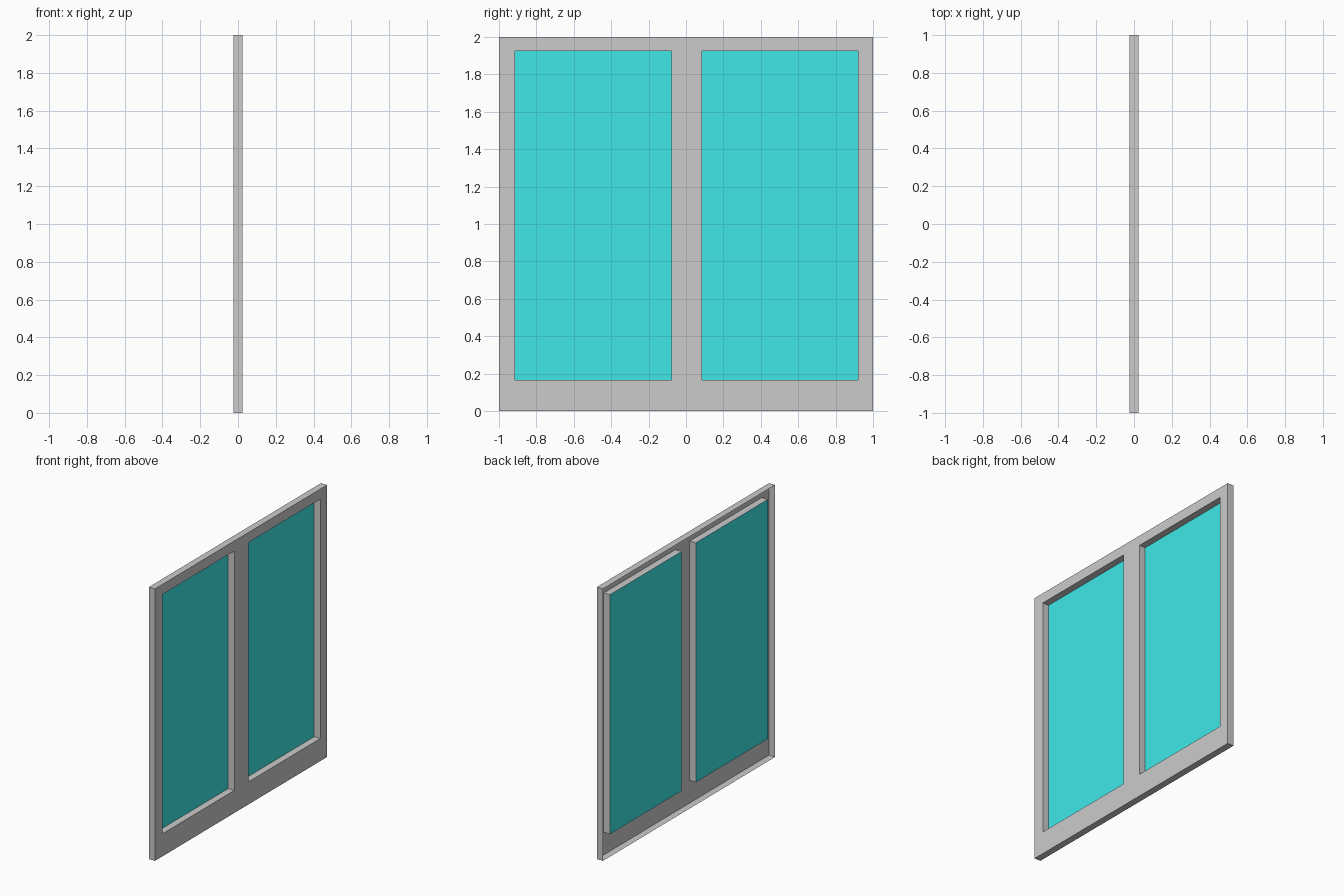
import bpy, bmesh

if "Cube" in bpy.data.objects:
    bpy.data.objects.remove(bpy.data.objects["Cube"])

FRONT, BACK = 0.025, -0.025
YS = [-1, -0.915, -0.078, 0.086, 0.92, 1]   # stile and pane edges
ZS = [0, 0.166, 1.926, 2]                   # rail and pane edges


def make_object(name, bm):
    mesh = bpy.data.meshes.new(name)
    bm.to_mesh(mesh)
    bm.free()
    obj = bpy.data.objects.new(name, mesh)
    bpy.context.collection.objects.link(obj)
    return obj


def quad(bm, x, y0, y1, z0, z1):
    corners = ((y0, z0), (y1, z0), (y1, z1), (y0, z1))
    return bm.faces.new([bm.verts.new((x, y, z)) for y, z in corners])


# Frame: face plate with two openings, its rims folded back; rear is open
bm = bmesh.new()
for i in range(5):
    for j in range(3):
        if j == 1 and i in (1, 3):
            continue
        quad(bm, FRONT, YS[i], YS[i + 1], ZS[j], ZS[j + 1])
bmesh.ops.remove_doubles(bm, verts=bm.verts[:], dist=1e-5)
rims = [e for e in bm.edges if e.is_boundary]
ext = bmesh.ops.extrude_edge_only(bm, edges=rims)
for v in ext["geom"]:
    if isinstance(v, bmesh.types.BMVert):
        v.co.x = BACK
bmesh.ops.recalc_face_normals(bm, faces=bm.faces[:])
bm.normal_update()
plate = next(f for f in bm.faces if abs(f.normal.x) > 0.9)
if plate.normal.x < 0:
    bmesh.ops.reverse_faces(bm, faces=bm.faces[:])
make_object("window_frame", bm)

# Glass panes set at the rear of the openings
glass = bpy.data.materials.new("glass")
glass.diffuse_color = (0.05, 0.8, 0.8, 1)
glass.use_nodes = True
glass.node_tree.nodes["Principled BSDF"].inputs["Base Color"].default_value = glass.diffuse_color
for name, i in (("front_pane", 1), ("rear_pane", 3)):
    bm = bmesh.new()
    quad(bm, BACK, YS[i], YS[i + 1], ZS[1], ZS[2])
    make_object(name, bm).data.materials.append(glass)
